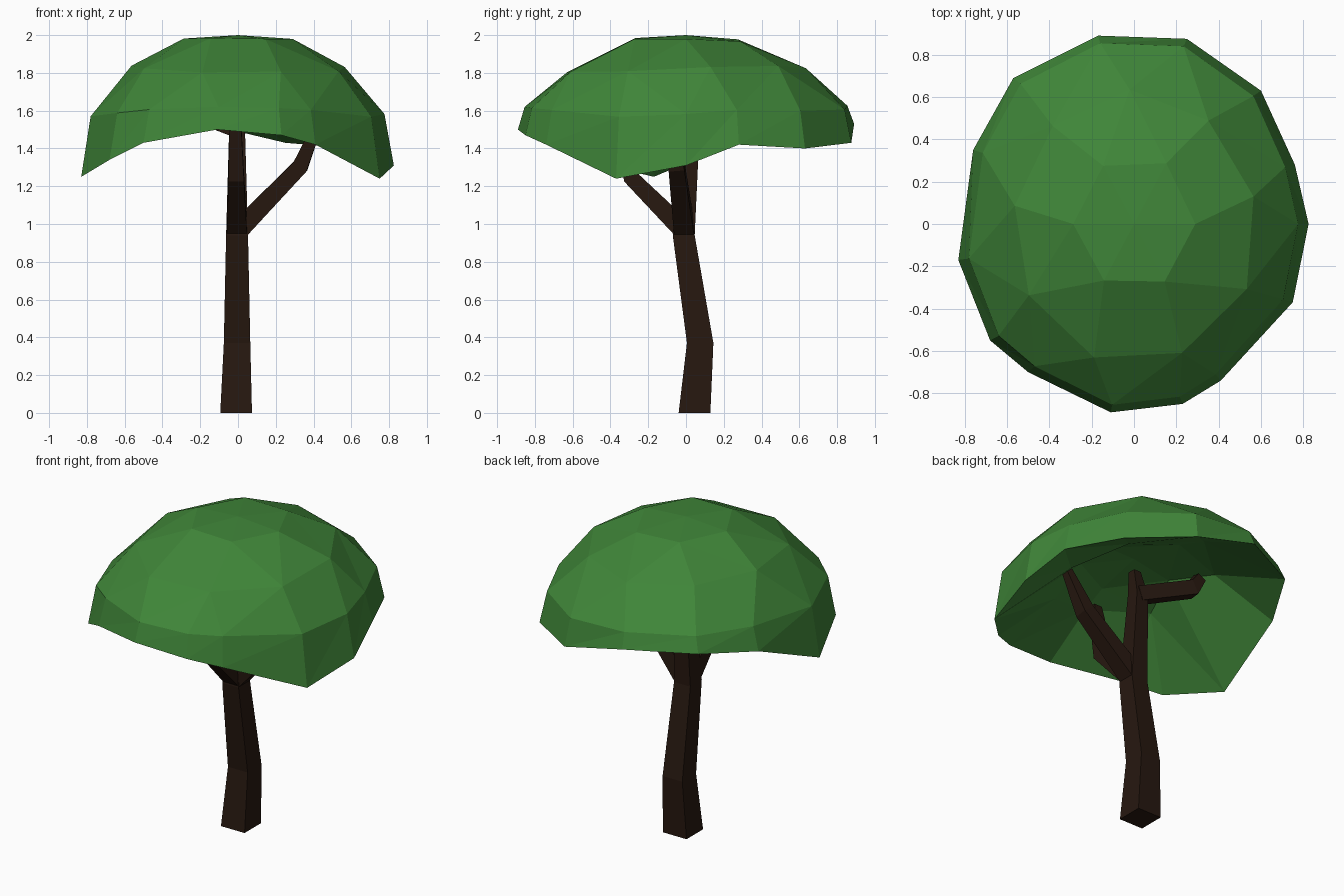
import bpy, bmesh, math, random
from mathutils import Vector
from mathutils.geometry import delaunay_2d_cdt

if "Cube" in bpy.data.objects:
    bpy.data.objects.remove(bpy.data.objects["Cube"])

random.seed(4)


def material(name, rgb):
    m = bpy.data.materials.new(name)
    m.diffuse_color = (*rgb, 1)
    m.use_nodes = True
    m.node_tree.nodes["Principled BSDF"].inputs["Base Color"].default_value = m.diffuse_color
    return m


GREEN = material("leaf_green", (0.05, 0.235, 0.04))
BROWN = material("bark_brown", (0.02, 0.009, 0.005))


def finish(bm, name, mat):
    bmesh.ops.recalc_face_normals(bm, faces=bm.faces)
    me = bpy.data.meshes.new(name)
    bm.to_mesh(me)
    bm.free()
    me.materials.append(mat)
    ob = bpy.data.objects.new(name, me)
    bpy.context.collection.objects.link(ob)
    return ob


def square_tube(name, path, level=False):
    """Four-sided limb through (x, y, z, half_width) points."""
    bm = bmesh.new()
    pts = [Vector(p[:3]) for p in path]
    first = pts[1] - pts[0]
    hint = Vector((0, 1, 0)) if abs(first.x) > abs(first.y) else Vector((1, 0, 0))
    rings = []
    for i, p in enumerate(pts):
        t = (pts[min(i + 1, len(pts) - 1)] - pts[max(i - 1, 0)]).normalized()
        if level:
            t = Vector((0, 0, 1))
        a = (hint - t * hint.dot(t)).normalized()
        b = t.cross(a)
        h = path[i][3]
        rings.append([bm.verts.new(p + a * h * u + b * h * v)
                      for u, v in ((-1, -1), (1, -1), (1, 1), (-1, 1))])
    for r, s in zip(rings, rings[1:]):
        for k in range(4):
            j = (k + 1) % 4
            bm.faces.new((r[k], r[j], s[j], s[k]))
    bm.faces.new(rings[0])
    bm.faces.new(rings[-1])
    return finish(bm, name, BROWN)


# Trunk with a kink, tapering up into the canopy
square_tube("trunk", [(-0.01, 0.045, 0, 0.084), (-0.005, 0.075, 0.37, 0.07),
                      (-0.005, -0.012, 0.94, 0.058), (-0.005, 0.03, 1.5, 0.042),
                      (0.02, 0.03, 1.65, 0.025)], level=True)

# Three bent branches
square_tube("right_branch", [(0.01, -0.01, 0.975, 0.053), (0.33, -0.05, 1.305, 0.042),
                             (0.44, -0.09, 1.57, 0.022)])
square_tube("front_branch", [(-0.005, -0.02, 0.975, 0.053), (-0.01, -0.29, 1.245, 0.042),
                             (-0.015, -0.37, 1.6, 0.028)])
square_tube("left_branch", [(0.0, 0.03, 1.5, 0.045), (-0.34, 0.12, 1.63, 0.045),
                            (-0.38, 0.14, 1.71, 0.03)])

# Canopy: uneven rim, dome rings above, hollow underside below
rim = [Vector(p) for p in (
    (0.825, 0, 1.31), (0.76, 0.28, 1.42), (0.6, 0.63, 1.4), (0.25, 0.875, 1.43),
    (-0.17, 0.89, 1.53), (-0.57, 0.69, 1.53), (-0.76, 0.35, 1.47), (-0.83, -0.17, 1.25),
    (-0.68, -0.55, 1.34), (-0.5, -0.7, 1.43), (-0.11, -0.89, 1.5), (0.23, -0.85, 1.47),
    (0.41, -0.74, 1.42), (0.75, -0.37, 1.24))]


def ring(n, scale, z, jitter, phase=0.0):
    out = []
    for i in range(n):
        a = math.tau * (i + phase) / n
        s = scale + random.uniform(-jitter, jitter)
        out.append(Vector((0.82 * s * math.cos(a), 0.89 * s * math.sin(a),
                           z - (s - scale) * 0.7)))
    return out


def fill(bm, pts):
    """Triangulated height field over the points, seen from above."""
    res = delaunay_2d_cdt([p.xy for p in pts], [], [], 0, 1e-5)
    vs = [bm.verts.new((v.x, v.y, pts[src[0]].z)) for v, src in zip(res[0], res[3])]
    for f in res[2]:
        bm.faces.new([vs[i] for i in f])


shoulder = [Vector((p.x * 0.94, p.y * 0.96, 1.6 + (p.z - 1.4) * 0.2)) for p in rim]
crown = ring(9, 0.72, 1.82, 0.03, 0.3) + ring(6, 0.37, 1.968, 0.03) + [Vector((0, 0, 2))]
hollow = [Vector((p.x * 0.58, p.y * 0.58, 1.63 - 0.1 * p.x + (p.z - 1.4) * 0.3)) for p in rim[::2]]
hollow += [Vector((p.x * 0.38, p.y * 0.38, 1.72 - 0.05 * p.x)) for p in rim[1::3]]
hollow += [Vector((0, 0, 1.76))]

bm = bmesh.new()
fill(bm, shoulder + crown)
fill(bm, rim + hollow)
lo, hi = ([bm.verts.new(p) for p in loop] for loop in (rim, shoulder))
for i in range(len(rim)):
    j = (i + 1) % len(rim)
    bm.faces.new((lo[i], lo[j], hi[j]))
    bm.faces.new((lo[i], hi[j], hi[i]))
bmesh.ops.remove_doubles(bm, verts=bm.verts, dist=1e-4)
finish(bm, "canopy", GREEN)
